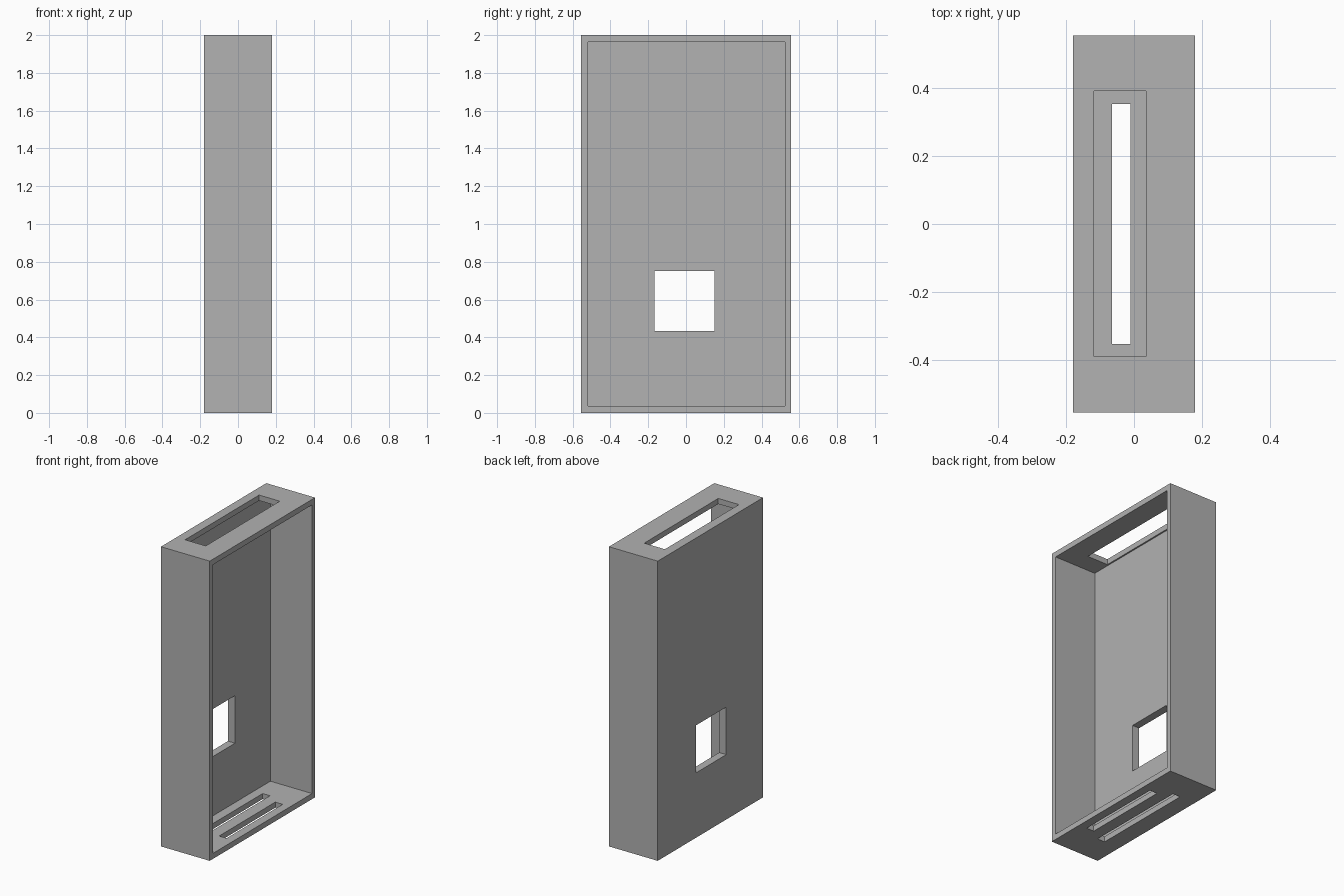
import bpy
from mathutils import Vector

cube = bpy.data.objects.get("Cube")
if cube:
    bpy.data.objects.remove(cube, do_unlink=True)

# Single flat material
grey = bpy.data.materials.new("light_grey")
grey.use_nodes = True
colour = (0.445, 0.445, 0.445, 1)
grey.diffuse_color = colour
grey.node_tree.nodes["Principled BSDF"].inputs["Base Color"].default_value = colour


def box(name, low, high):
    """Box spanning two opposite corners."""
    low, high = Vector(low), Vector(high)
    bpy.ops.mesh.primitive_cube_add(size=1)
    obj = bpy.context.object
    obj.name = name
    size, centre = high - low, (low + high) / 2
    for v in obj.data.vertices:
        v.co = centre + Vector(a * b for a, b in zip(v.co, size))
    obj.data.materials.append(grey)
    return obj


def cut(target, name, low, high):
    """Subtract a box from the target."""
    cutter = box(name, low, high)
    cutter.hide_render = True
    mod = target.modifiers.new(name, 'BOOLEAN')
    mod.operation = 'DIFFERENCE'
    mod.solver = 'EXACT'
    mod.object = cutter
    bpy.context.view_layer.objects.active = target
    bpy.ops.object.modifier_apply(modifier=mod.name)
    bpy.data.objects.remove(cutter, do_unlink=True)


# Outer shell
case = box("open_case", (-0.18, -0.555, 0), (0.18, 0.555, 2))

# Hollow, open on the +x side
cut(case, "cavity", (-0.128, -0.52, 0.037), (0.3, 0.524, 1.963))

# Square window through the closed wall
cut(case, "wall_window", (-0.3, -0.167, 0.433), (-0.08, 0.151, 0.75))

# Long opening in the top
cut(case, "top_slot", (-0.118, -0.39, 1.9), (0.035, 0.391, 2.1))

# Two vent slots in the floor
for name, x, half in (("inner_vent", -0.065, 0.353), ("outer_vent", 0.068, 0.296)):
    cut(case, name, (x, -half, -0.1), (x + 0.055, half, 0.1))
